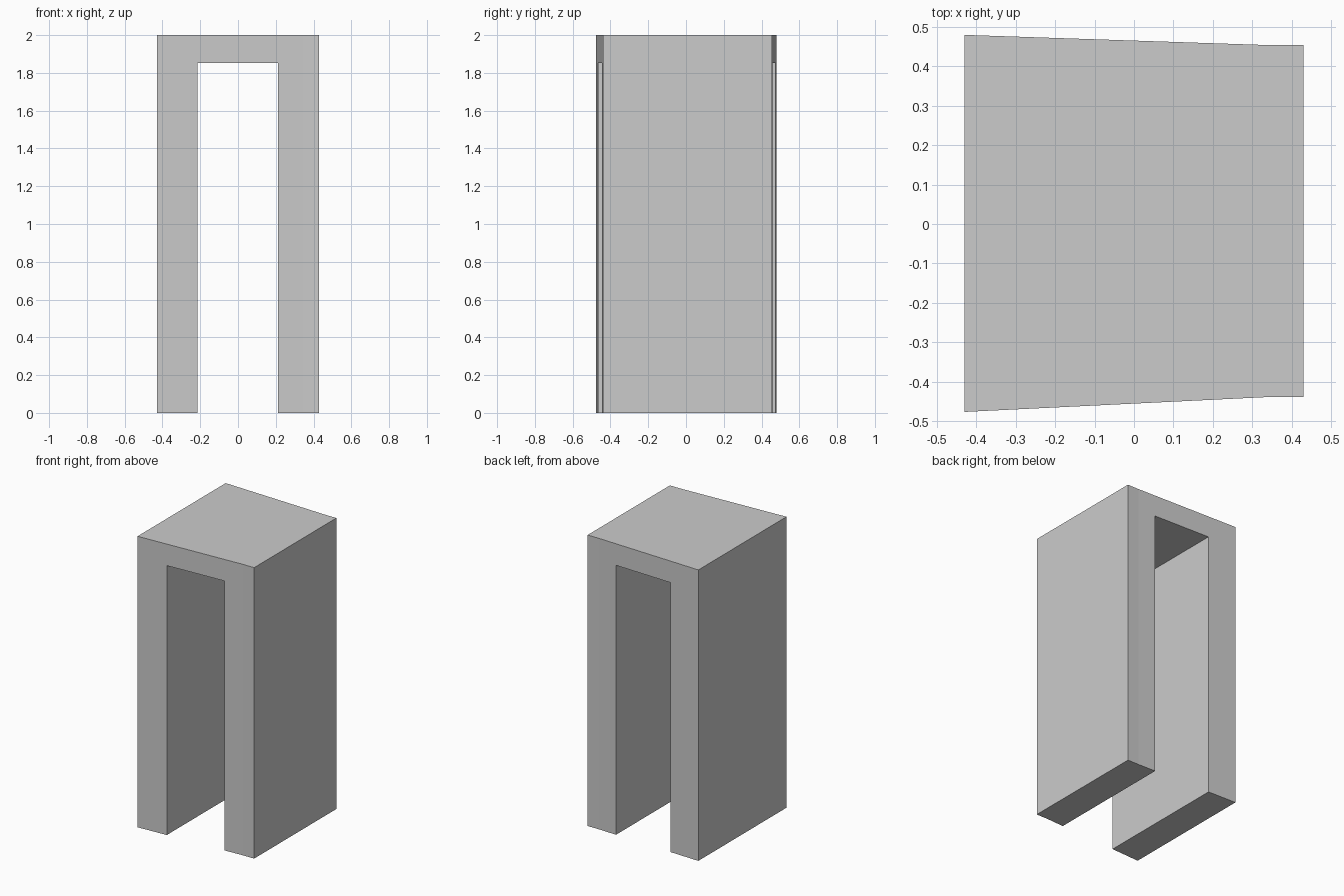
import bpy, bmesh

if "Cube" in bpy.data.objects:
    bpy.data.objects.remove(bpy.data.objects["Cube"])


def prism(name, plan, z0, z1):
    """Extrude a flat plan outline upward into a solid object."""
    bm = bmesh.new()
    base = bm.faces.new([bm.verts.new((x, y, z0)) for x, y in plan])
    top = bmesh.ops.extrude_face_region(bm, geom=[base])["geom"]
    verts = [v for v in top if isinstance(v, bmesh.types.BMVert)]
    bmesh.ops.translate(bm, verts=verts, vec=(0, 0, z1 - z0))
    bmesh.ops.recalc_face_normals(bm, faces=bm.faces)
    mesh = bpy.data.meshes.new(name)
    bm.to_mesh(mesh)
    bm.free()
    obj = bpy.data.objects.new(name, mesh)
    bpy.context.collection.objects.link(obj)
    return obj


# Archway block: slightly tapered plan, straight near the right side
arch = prism("archway", [(-0.43, -0.477), (0.345, -0.439), (0.43, -0.439),
                         (0.43, 0.454), (0.345, 0.454), (-0.43, 0.48)], 0, 2)

# Doorway passage running right through from front to back
cutter = prism("passage_cutter", [(-0.215, -1), (0.211, -1),
                                  (0.211, 1), (-0.215, 1)], -0.5, 1.852)
cutter.hide_render = True
cutter.hide_set(True)

cut = arch.modifiers.new("passage", 'BOOLEAN')
cut.operation = 'DIFFERENCE'
cut.solver = 'EXACT'
cut.object = cutter

# Apply the cut and drop the helper
bpy.context.view_layer.objects.active = arch
arch.select_set(True)
bpy.ops.object.modifier_apply(modifier=cut.name)
bpy.data.objects.remove(cutter)
